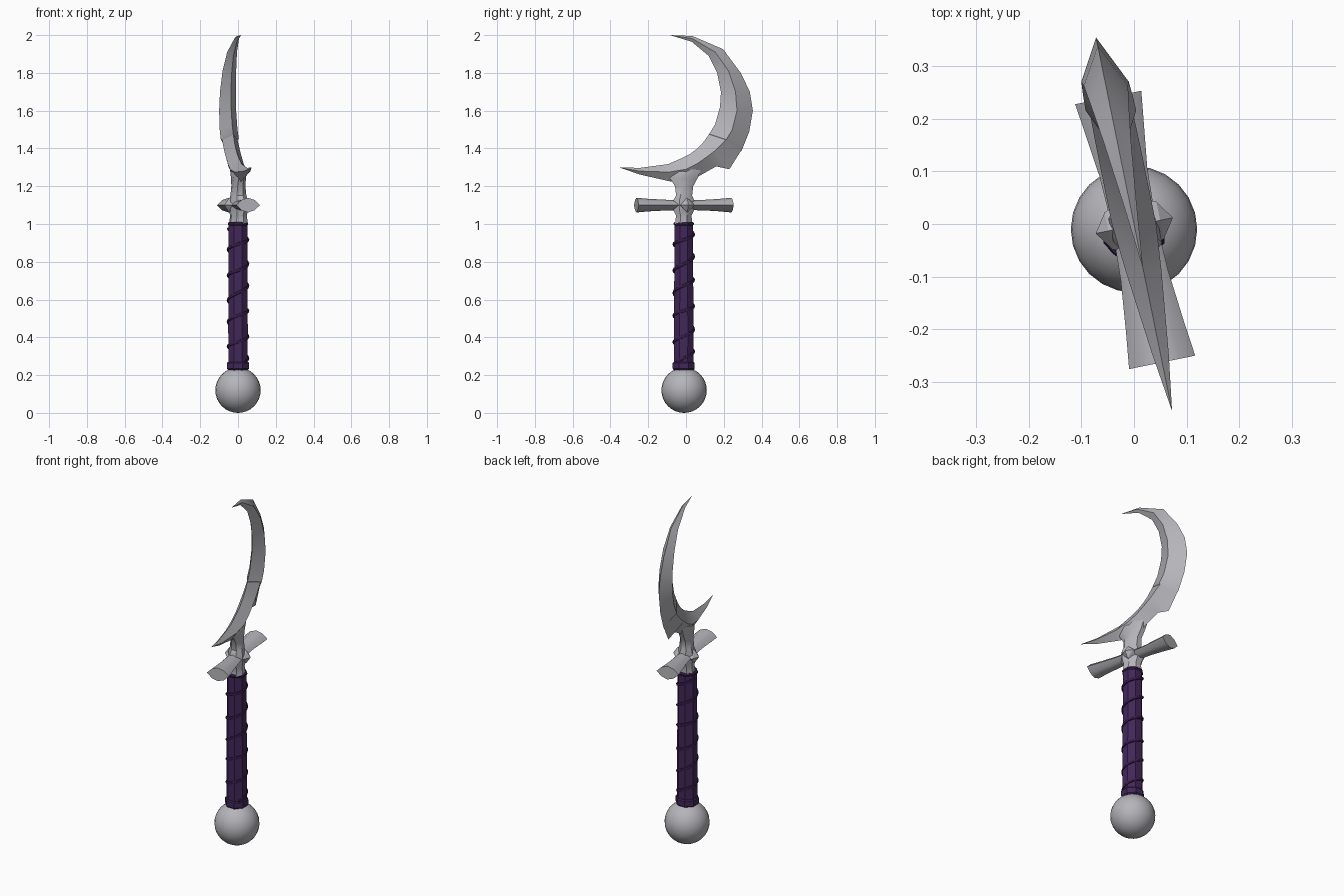
import bpy, bmesh, math
from mathutils import Matrix, Vector

cube = bpy.data.objects.get("Cube")
if cube:
    bpy.data.objects.remove(cube, do_unlink=True)

TWIST = math.radians(11.5)   # blade and guard are turned slightly about z
SLANT = math.tan(TWIST)


def material(name, rgb, rough):
    m = bpy.data.materials.new(name)
    m.use_nodes = True
    m.diffuse_color = (*rgb, 1)
    bsdf = m.node_tree.nodes["Principled BSDF"]
    bsdf.inputs["Base Color"].default_value = (*rgb, 1)
    bsdf.inputs["Roughness"].default_value = rough
    return m


steel = material("steel grey", (0.46, 0.46, 0.49), 0.5)
purple = material("grip purple", (0.055, 0.02, 0.10), 0.7)
dark = material("strap dark purple", (0.035, 0.012, 0.06), 0.8)


def finish(bm, name, mat, angle=30):
    bmesh.ops.remove_doubles(bm, verts=bm.verts, dist=0.0002)
    bmesh.ops.recalc_face_normals(bm, faces=bm.faces)
    me = bpy.data.meshes.new(name)
    bm.to_mesh(me)
    bm.free()
    me.materials.append(mat)
    ob = bpy.data.objects.new(name, me)
    bpy.context.collection.objects.link(ob)
    if angle:
        bpy.ops.object.select_all(action='DESELECT')
        ob.select_set(True)
        bpy.context.view_layer.objects.active = ob
        bpy.ops.object.shade_smooth_by_angle(angle=math.radians(angle))
    return ob


def loft(name, rings, mat, angle=30, closed=False):
    """Skin a list of equal-length rings; cap the ends or close the loop."""
    bm = bmesh.new()
    vs = [[bm.verts.new(p) for p in ring] for ring in rings]
    n = len(vs[0])
    pairs = list(zip(vs, vs[1:]))
    if closed:
        pairs.append((vs[-1], vs[0]))
    for a, b in pairs:
        for i in range(n):
            j = (i + 1) % n
            bm.faces.new((a[i], a[j], b[j], b[i]))
    if not closed:
        bm.faces.new(vs[0])
        bm.faces.new(vs[-1])
    return finish(bm, name, mat, angle)


def circle(z, r, n=8, cx=0.0, cy=-0.012, ry=None):
    ry = r if ry is None else ry
    return [(cx + r * math.cos(2 * math.pi * (i + .5) / n),
             cy + ry * math.sin(2 * math.pi * (i + .5) / n), z) for i in range(n)]


# Blade: inner edge (y, z), ridge (y, z), outer edge (y, z), half thickness
stations = [
    (-.085, 2.0, -.085, 2.0, -.085, 2.0, 0),
    (.03, 1.965, .033, 1.982, .035, 1.995, .012),
    (.12, 1.89, .155, 1.91, .196, 1.926, .026),
    (.165, 1.80, .225, 1.81, .29, 1.80, .036),
    (.185, 1.70, .262, 1.70, .338, 1.70, .042),
    (.18, 1.62, .27, 1.60, .354, 1.60, .045),
    (.155, 1.53, .245, 1.50, .335, 1.49, .047),
    (.125, 1.48, .215, 1.45, .295, 1.39, .048),
    (.122, 1.475, .212, 1.445, .285, 1.378, .041),
    (.09, 1.43, .15, 1.385, .23, 1.29, .042),
    (.06, 1.40, .11, 1.355, .16, 1.305, .042),
    (.02, 1.37, .06, 1.32, .08, 1.26, .042),
    (-.03, 1.345, 0, 1.29, 0, 1.21, .042),
    (-.095, 1.317, -.09, 1.275, -.095, 1.228, .034),
    (-.245, 1.297, -.245, 1.28, -.245, 1.262, .016),
    (-.355, 1.30, -.355, 1.30, -.355, 1.30, 0)]


def slanted(w, y, z):
    return (w - SLANT * y, y, z)


loft("crescent_blade",
     [[slanted(0, iy, iz), slanted(t, ry, rz), slanted(0, oy, oz), slanted(-t, ry, rz)]
      for iy, iz, ry, rz, oy, oz, t in stations], steel)

# Neck between grip and blade: z, centre y, half depth, half width
neck = [(1.0, -.012, .050, .050), (1.045, -.012, .044, .044), (1.075, -.012, .060, .050),
        (1.125, -.012, .060, .050), (1.15, -.010, .046, .042), (1.20, -.010, .052, .036),
        (1.24, -.012, .078, .036), (1.285, 0, .085, .038), (1.34, .03, .045, .015)]
loft("blade_neck", [[slanted(x, y, z) for x, y, z in circle(z, hx, 8, 0, cy, hy)]
                    for z, cy, hy, hx in neck], steel, 35)

# Crossguard: flared bar with a lens-shaped section
turn = Matrix.Rotation(TWIST, 3, 'Z')
lens = [(1, 0), (.55, .7), (0, 1), (-.55, .7), (-1, 0), (-.55, -.7), (0, -1), (.55, -.7)]
guard = [(-.268, .064, .039), (-.20, .056, .033), (-.10, .046, .028), (0, .042, .026),
         (.10, .046, .028), (.18, .056, .033), (.245, .064, .039)]
loft("crossguard", [[turn @ Vector((a * hw, u, 1.1 + b * hz)) for a, b in lens]
                    for u, hw, hz in guard], steel, 40)

# Pointed diamond studs on both sides of the guard
for side, name in ((1, "left_stud"), (-1, "right_stud")):
    rings = []
    for w, r in ((.03, .045), (.05, .036), (.074, .001)):
        rings.append([turn @ Vector((side * w, -.003 + r * c, 1.1 + r * s))
                      for c, s in ((1, 0), (0, 1), (-1, 0), (0, -1))])
    loft(name, rings, steel, 0)

# Grip with end bands
loft("grip", [circle(z, r) for z, r in ((.22, .055), (.45, .056), (.75, .054), (1.008, .054))],
     purple, 0)
for name, z0, z1, r in (("lower_band", .228, .27, .063), ("upper_band", .992, 1.01, .058)):
    loft(name, [circle(z0, r - .005), circle(z0 + .006, r),
                circle(z1 - .006, r), circle(z1, r - .005)], purple, 0)

# Spiral strap around the grip
TURNS, STEPS, PITCH = 5.6, 24, .127
rings = []
for k in range(int(TURNS * STEPS) + 1):
    a = 2 * math.pi * k / STEPS
    z = .27 + PITCH * k / STEPS + .008 * math.sin(a * .7)
    ang = a - math.pi / 2 + .8
    out = Vector((math.cos(ang), math.sin(ang), 0))
    c = Vector((0, -.012, z)) + out * .053
    rings.append([c + out * (.007 * p) + Vector((0, 0, .009 * q))
                  for p, q in ((-1, -1), (.6, -.8), (1, 0), (.6, .8), (-1, 1))])
loft("spiral_strap", rings, dark, 50)

# Round pommel
bm = bmesh.new()
bmesh.ops.create_uvsphere(bm, u_segments=24, v_segments=16, radius=.12,
                          matrix=Matrix.Translation((0, -.01, .12)))
finish(bm, "pommel", steel, 60)
